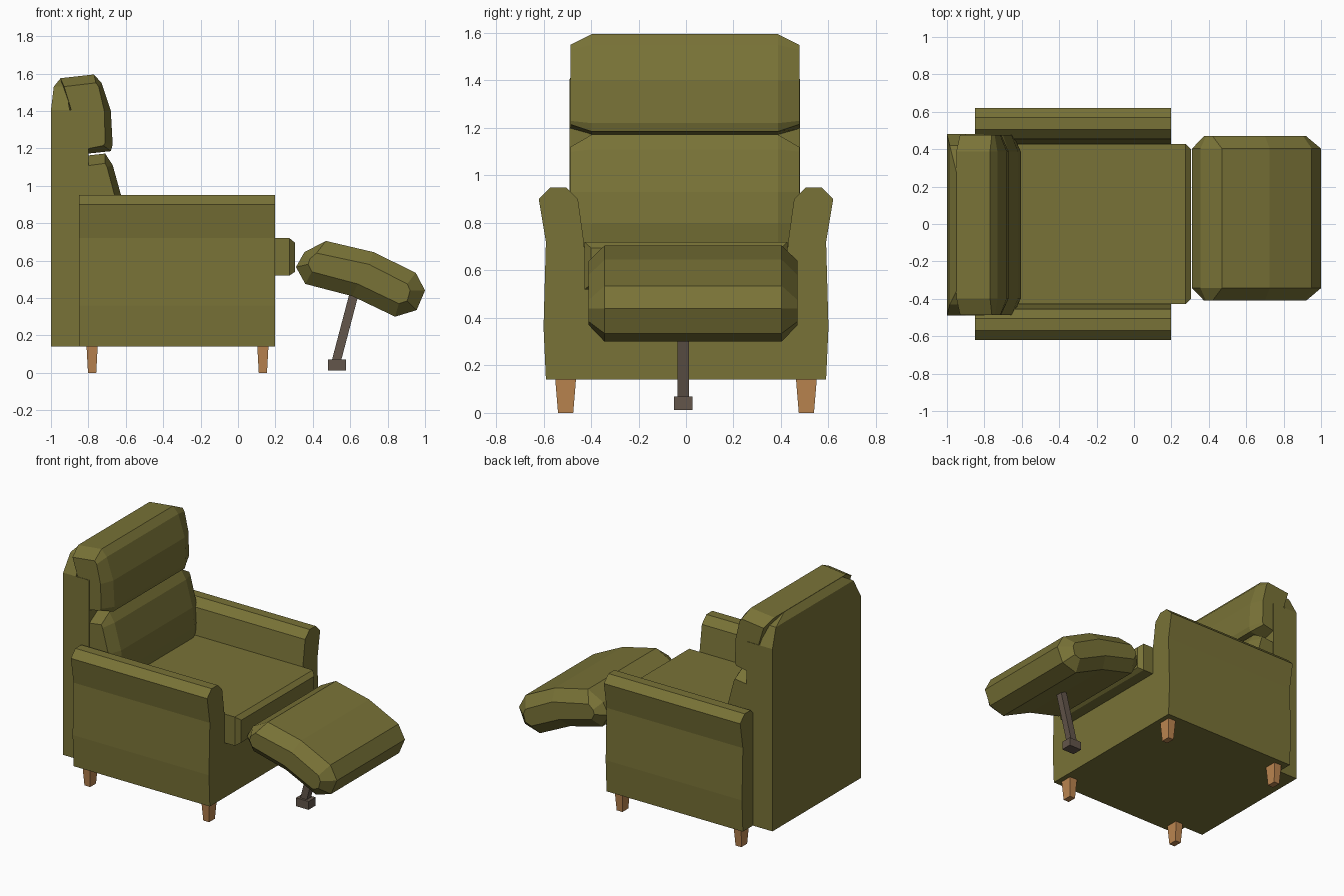
import bpy, bmesh

if "Cube" in bpy.data.objects:
    bpy.data.objects.remove(bpy.data.objects["Cube"], do_unlink=True)


def material(name, rgb):
    m = bpy.data.materials.new(name)
    m.use_nodes = True
    m.diffuse_color = (*rgb, 1)
    m.node_tree.nodes["Principled BSDF"].inputs["Base Color"].default_value = (*rgb, 1)
    return m


OLIVE = material("olive_fabric", (0.19, 0.17, 0.038))
WOOD = material("light_wood", (0.50, 0.235, 0.08))
METAL = material("brown_metal", (0.125, 0.093, 0.07))


def loft(name, rings, mat):
    """Skin a list of equal-length point rings and cap both ends."""
    bm = bmesh.new()
    loops = [[bm.verts.new(p) for p in ring] for ring in rings]
    n = len(loops[0])
    for a, b in zip(loops, loops[1:]):
        for i in range(n):
            j = (i + 1) % n
            bm.faces.new((a[i], a[j], b[j], b[i]))
    bm.faces.new(loops[0])
    bm.faces.new(loops[-1])
    bmesh.ops.recalc_face_normals(bm, faces=bm.faces)
    me = bpy.data.meshes.new(name)
    bm.to_mesh(me)
    bm.free()
    me.materials.append(mat)
    ob = bpy.data.objects.new(name, me)
    bpy.context.collection.objects.link(ob)
    return ob


def rect_z(x0, x1, y0, y1, z):
    return [(x0, y0, z), (x1, y0, z), (x1, y1, z), (x0, y1, z)]


def rect_x(x, half, z0, z1):
    return [(x, -half, z0), (x, half, z0), (x, half, z1), (x, -half, z1)]


def cushion(name, outer, inner, y0, y1, chamfer):
    """Side profile (x, z) swept along y, shrinking to a smaller one at each end."""
    layout = [(y0, inner), (y0 + chamfer, outer), (y1 - chamfer, outer), (y1, inner)]
    return loft(name, [[(x, y, z) for x, z in prof] for y, prof in layout], OLIVE)


# Body with both arms: mirrored cross-section extruded front to back
half = [(0.59, 0.14), (0.60, 0.36), (0.59, 0.72), (0.62, 0.90), (0.57, 0.95),
        (0.505, 0.95), (0.455, 0.90), (0.43, 0.72), (0.42, 0.58)]
section = half + [(-y, z) for y, z in reversed(half)]
loft("body_and_arms", [[(x, y, z) for y, z in section] for x in (-0.85, 0.197)], OLIVE)

# Seat cushion with chamfered front edge
loft("seat_cushion", [rect_x(-0.80, 0.428, 0.52, 0.72), rect_x(0.275, 0.428, 0.52, 0.72),
                      rect_x(0.305, 0.40, 0.54, 0.695)], OLIVE)

# Backrest frame and its tapered crown
loft("backrest", [rect_z(-1, -0.80, -0.49, 0.48, z) for z in (0.14, 1.405)], OLIVE)
loft("backrest_crown", [rect_z(-1, -0.90, -0.49, 0.48, 1.405),
                        rect_z(-0.985, -0.92, -0.43, 0.42, 1.53),
                        rect_z(-0.95, -0.93, -0.36, 0.28, 1.573)], OLIVE)

# Headrest pillow
cushion("headrest",
        [(-0.95, 1.575), (-0.77, 1.595), (-0.73, 1.55), (-0.68, 1.40),
         (-0.67, 1.22), (-0.68, 1.185), (-0.82, 1.17), (-0.90, 1.40)],
        [(-0.93, 1.53), (-0.76, 1.55), (-0.745, 1.53), (-0.715, 1.40),
         (-0.71, 1.23), (-0.72, 1.215), (-0.82, 1.195), (-0.89, 1.40)],
        -0.487, 0.477, 0.09)

# Lumbar cushion
cushion("lumbar_cushion",
        [(-0.82, 1.16), (-0.71, 1.172), (-0.67, 1.11), (-0.62, 0.93),
         (-0.605, 0.80), (-0.62, 0.70), (-0.82, 0.70)],
        [(-0.82, 1.105), (-0.71, 1.12), (-0.70, 1.10), (-0.655, 0.93),
         (-0.645, 0.80), (-0.65, 0.70), (-0.82, 0.70)],
        -0.487, 0.477, 0.09)

# Raised footrest pad
cushion("footrest",
        [(0.31, 0.565), (0.355, 0.645), (0.47, 0.705), (0.725, 0.645), (0.95, 0.535),
         (1.0, 0.44), (0.955, 0.335), (0.84, 0.30), (0.61, 0.41), (0.36, 0.475)],
        [(0.375, 0.58), (0.385, 0.61), (0.42, 0.64), (0.70, 0.58), (0.905, 0.475),
         (0.92, 0.44), (0.905, 0.385), (0.86, 0.37), (0.64, 0.475), (0.395, 0.54)],
        -0.41, 0.47, 0.067)

# Footrest strut and its foot
loft("footrest_strut", [rect_z(0.50, 0.55, -0.035, 0.012, 0.06),
                        rect_z(0.60, 0.65, -0.035, 0.012, 0.44)], METAL)
loft("strut_foot", [rect_z(0.48, 0.577, -0.05, 0.027, z) for z in (0.012, 0.07)], METAL)

# Four tapered legs
for end, x in (("rear", -0.78), ("front", 0.133)):
    for side, y in (("right", -0.507), ("left", 0.507)):
        loft(f"{end}_{side}_leg",
             [rect_z(x - a, x + a, y - b, y + b, z)
              for a, b, z in ((0.022, 0.032, 0), (0.03, 0.044, 0.145))], WOOD)
